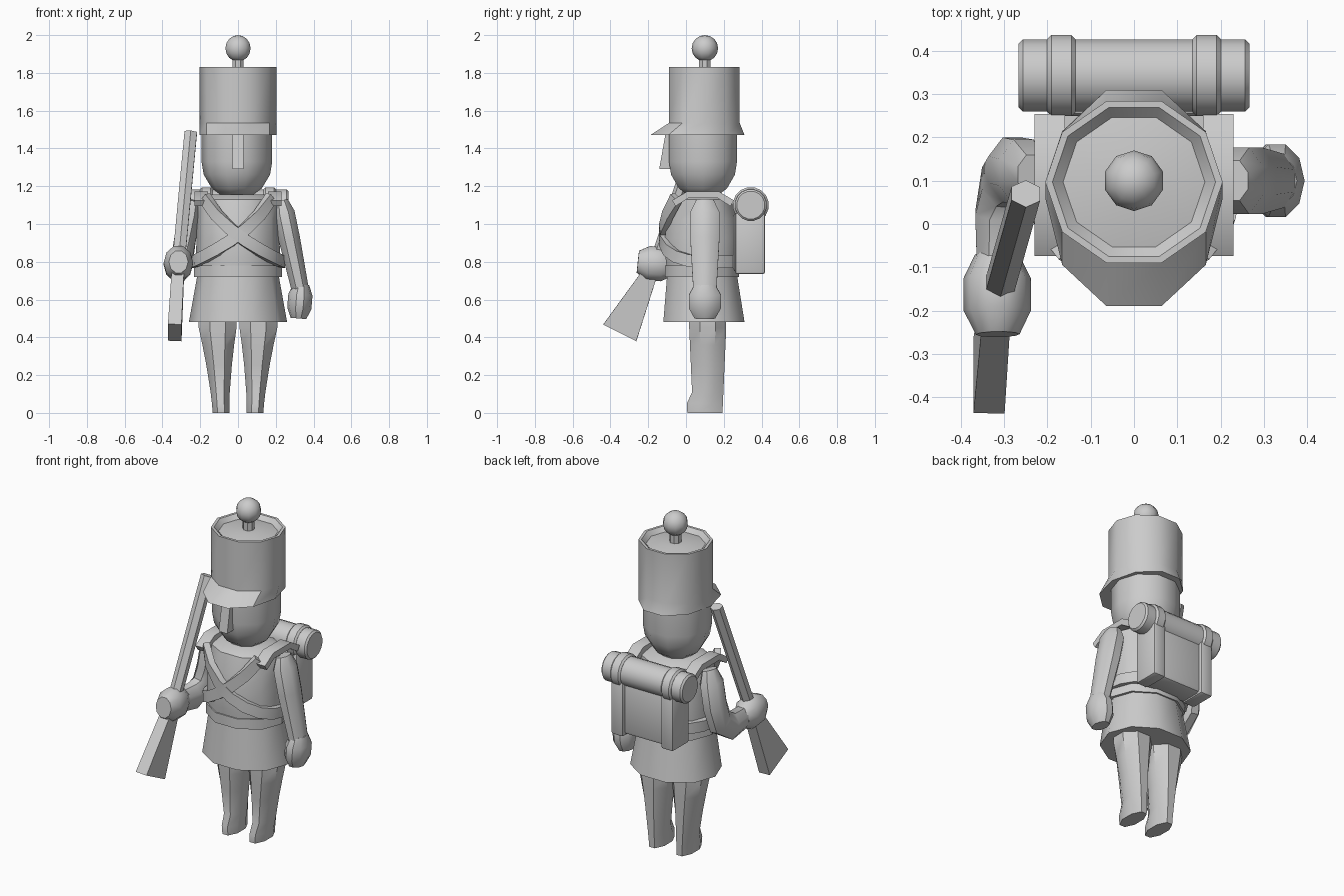
import bpy, bmesh, math
from mathutils import Vector

old = bpy.data.objects.get("Cube")
if old:
    bpy.data.objects.remove(old)

material = bpy.data.materials.new("light_grey")
material.use_nodes = True
shade = (.6, .6, .6, 1)
material.diffuse_color = shade
material.node_tree.nodes["Principled BSDF"].inputs["Base Color"].default_value = shade

UP = Vector((0, 0, 1))
RIGHTWARD = Vector((1, 0, 0))
SIDES = {"left": 1, "right": -1}


def finish(name, bm, angle=40):
    bmesh.ops.recalc_face_normals(bm, faces=bm.faces)
    mesh = bpy.data.meshes.new(name)
    bm.to_mesh(mesh)
    bm.free()
    mesh.materials.append(material)
    part = bpy.data.objects.new(name, mesh)
    bpy.context.collection.objects.link(part)
    bpy.ops.object.select_all(action='DESELECT')
    part.select_set(True)
    bpy.context.view_layer.objects.active = part
    bpy.ops.object.shade_smooth_by_angle(angle=math.radians(angle))


def loft(name, path, sizes, sides=10, flat=False, outward=None):
    """Skin polygon rings of given half width and half depth along a path."""
    bm = bmesh.new()
    path = [Vector(point) for point in path]
    # Ten-sided rings point sideways, the others rest on a flat side
    phase = 0 if sides == 10 else math.pi / sides
    angles = [phase + math.tau * i / sides for i in range(sides)]
    reach_u = max(math.cos(angle) for angle in angles)
    reach_v = max(math.sin(angle) for angle in angles)
    rings = []
    for i, (point, (width, depth)) in enumerate(zip(path, sizes)):
        along = UP
        if not flat:
            along = (path[min(i + 1, len(path) - 1)] - path[max(i - 1, 0)]).normalized()
        u = outward(point) if outward else RIGHTWARD
        u = (u - along * u.dot(along)).normalized()
        v = along.cross(u)
        rings.append([bm.verts.new(point + u * width * math.cos(angle) / reach_u
                                   + v * depth * math.sin(angle) / reach_v)
                      for angle in angles])
    for lower, upper in zip(rings, rings[1:]):
        for i in range(sides):
            j = (i + 1) % sides
            bm.faces.new((lower[i], lower[j], upper[j], upper[i]))
    bm.faces.new(rings[0])
    bm.faces.new(rings[-1])
    finish(name, bm)


def column(name, rows, x=0, sides=10):
    """Upright loft from rows of height, y centre, half width, half depth."""
    loft(name, [(x, y, z) for z, y, width, depth in rows],
         [(width, depth) for z, y, width, depth in rows], sides, flat=True)


def limb(name, path, width, depth):
    """Even sleeve with a rounded shoulder and a narrower cuff."""
    scales = [.6] + [1] * (len(path) - 2) + [.8]
    loft(name, path, [(width * s, depth * s) for s in scales], sides=8)


def fist(name, wrist, knuckles, width, depth):
    """Faceted hand, narrowed at both ends."""
    wrist, knuckles = Vector(wrist), Vector(knuckles)
    shape = {0: .65, .3: 1, .7: 1, 1: .65}
    loft(name, [wrist.lerp(knuckles, t) for t in shape],
         [(width * s, depth * s) for s in shape.values()], sides=10)


def box(name, x, half_width, front, back, bottom, top, bevel):
    bm = bmesh.new()
    bmesh.ops.create_cube(bm, size=1)
    bmesh.ops.scale(bm, verts=bm.verts, vec=(2 * half_width, back - front, top - bottom))
    bmesh.ops.translate(bm, verts=bm.verts,
                        vec=(x, (front + back) / 2, (bottom + top) / 2))
    bmesh.ops.bevel(bm, geom=bm.edges[:], offset=bevel, segments=2,
                    profile=.5, affect='EDGES')
    finish(name, bm)


def roll(name, centre, half_length, radius):
    """Cylinder lying along x behind the shoulders, with softened ends."""
    rim = .01
    ends = [-half_length, rim - half_length, half_length - rim, half_length]
    radii = [radius - rim, radius, radius, radius - rim]
    loft(name, [(centre + end, .343, 1.1) for end in ends],
         [(r, r) for r in radii], sides=16, outward=lambda point: UP)


# Tall hat with flared peak, recessed crown and pompom
hat_width, hat_depth = .205, .187
crown = [(z, .097, hat_width * s, hat_depth * s)
         for z, s in ((1.535, 1), (1.83, 1), (1.83, .92), (1.805, .8), (1.82, .4))]
column("hat", [(1.47, .06, hat_width, .25)] + crown)
column("pompom_stem", [(z, .1, .03, .03) for z in (1.8, 1.9)], sides=8)
bm = bmesh.new()
bmesh.ops.create_uvsphere(bm, u_segments=10, v_segments=8, radius=.07)
bmesh.ops.translate(bm, verts=bm.verts, vec=(0, .1, 1.93))
finish("pompom", bm, angle=60)

# Head with rounded jaw, and wedge nose
head_width, head_depth = .187, .18
jaw = [math.radians(degrees) for degrees in (65, 45, 20, 0)]
rows = [(1.33 - .2 * math.sin(a), .09, head_width * math.cos(a), head_depth * math.cos(a))
        for a in jaw]
column("head", rows + [(1.48, .09, head_width, head_depth)], x=-.006)
column("nose", [(1.29, -.1, .028, .042), (1.47, -.085, .028, .025)], sides=4)

# Jacket, belt and skirt
waist, shoulder, chest_y = .72, 1.13, .085
rows = []
for step in range(5):
    t = step / 4
    rows.append((waist + (shoulder - waist) * t, chest_y, .225 - .01 * t,
                 .18 + .02 * math.sin(math.pi * t) - .025 * t ** 3))
column("jacket", rows + [(shoulder + .025, chest_y, .15, .11)])
column("belt", [(z, chest_y, .233, .195) for z in (waist, waist + .06)])
column("skirt", [(.48, .095, .26, .215), (.73, chest_y, .215, .185)])

# Legs narrowing to the ankle with a small toe, and straps over the shoulders
for side, sign in SIDES.items():
    path, sizes = [], []
    for z in (0, .05, .11, .25, .36, .45, .5):
        t = min(z / .45, 1)
        toe = .015 if z < .1 else 0
        path.append((sign * (.09 + .018 * t), .115 - toe, z))
        sizes.append((.044 + .056 * t ** 1.5, .078 + .02 * t + toe))
    loft(side + "_leg", path, sizes, sides=8, flat=True)

    arc = [math.radians(degrees) for degrees in (15, 60, 120, 165)]
    loft(side + "_shoulder_strap",
         [(sign * .195, .09 - .16 * math.cos(a), 1.09 + .075 * math.sin(a)) for a in arc],
         [(.035, .018)] * len(arc), sides=4)

# Hanging arm and fist
limb("left_arm", [(.23, .1, 1.125), (.243, .1, 1.06), (.272, .1, .92), (.33, .1, .65)],
     .057, .077)
fist("left_fist", (.335, .1, .68), (.32, .1, .5), .064, .084)

# Bent arm and gripping fist
limb("right_arm", [(-.235, .115, 1.125), (-.255, .12, 1.05), (-.28, .125, .92),
                   (-.295, .1, .82), (-.31, .02, .77), (-.317, -.12, .785)], .057, .075)
fist("right_fist", (-.317, -.07, .78), (-.315, -.255, .8), .078, .09)

# Rifle: straight barrel and spreading stock
muzzle, grip, butt = (-.25, .07, 1.485), (-.315, -.16, .8), (-.335, -.35, .425)
loft("rifle_barrel", [muzzle, grip], [(.033, .033)] * 2, sides=6)
loft("rifle_stock", [grip, butt], [(.032, .03), (.036, .098)], sides=4)

# Crossed chest straps spiralling from one shoulder round the other hip
for side, sign in SIDES.items():
    path = []
    for degrees in range(50, -180, -20):
        a = math.radians(degrees)
        drop = max(0, (degrees + 90) / 140)
        path.append((sign * .23 * math.sin(a), chest_y - .21 * math.cos(a),
                     .8 + .34 * drop ** 2))
    loft(side + "_cross_strap", path, [(.018, .032)] * len(path), sides=4,
         outward=lambda point: Vector((point.x, point.y - chest_y, 0)))

# Backpack with side pouches and a banded bedroll on top
box("backpack", 0, .19, .25, .4, .745, 1.06, bevel=.02)
roll("bedroll", 0, .267, .083)
for side, sign in SIDES.items():
    box(side + "_pouch", sign * .165, .04, .26, .418, .735, 1.06, bevel=.012)
    roll(side + "_bedroll_band", sign * .168, .033, .094)
